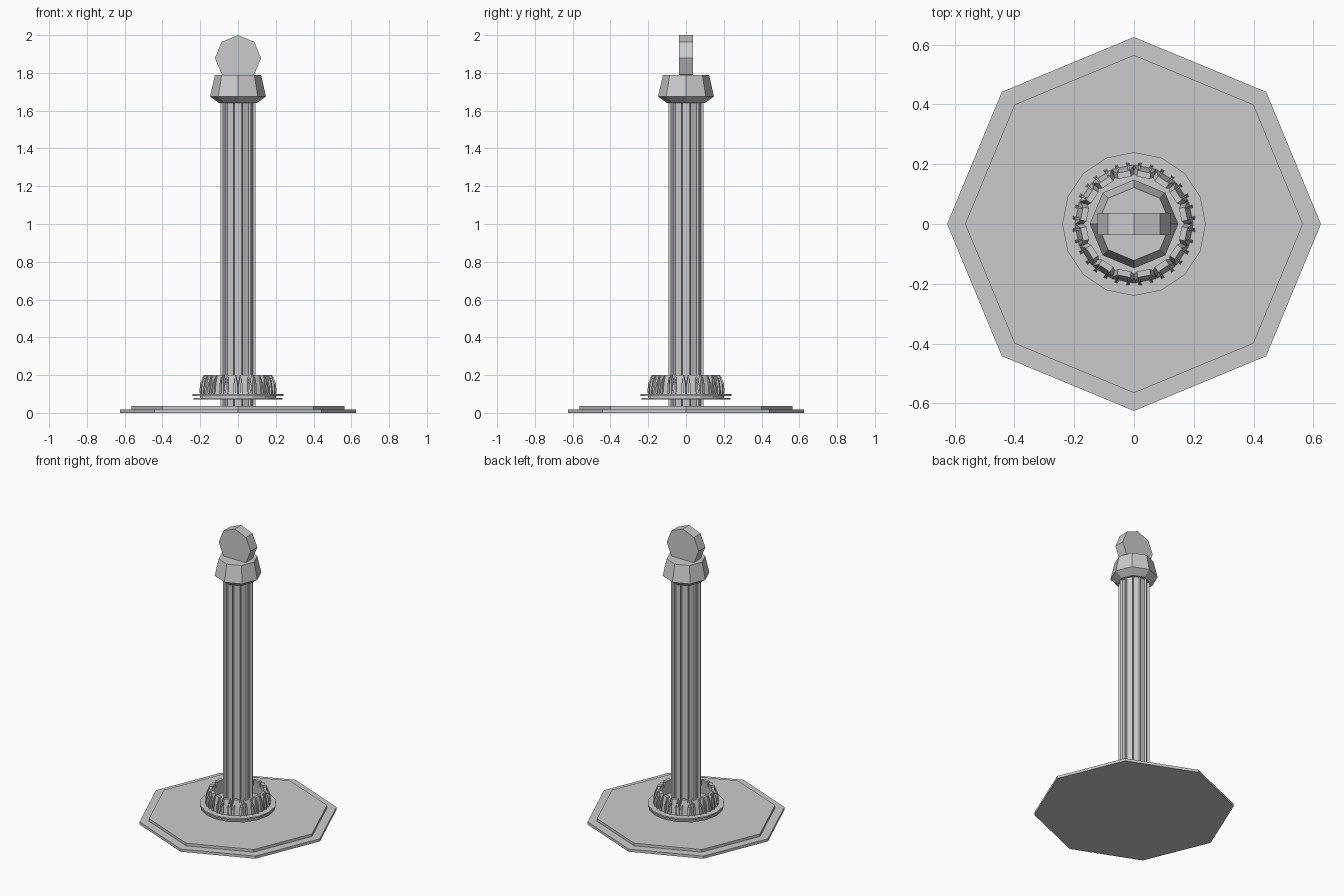
import bpy, bmesh
from math import pi, cos, sin
from mathutils import Matrix

cube = bpy.data.objects.get("Cube")
if cube:
    bpy.data.objects.remove(cube, do_unlink=True)

stone = bpy.data.materials.new("grey stone")
stone.use_nodes = True
grey = (0.6, 0.6, 0.6, 1)
stone.diffuse_color = grey
stone.node_tree.nodes["Principled BSDF"].inputs["Base Color"].default_value = grey


def finish(name, bm):
    bmesh.ops.recalc_face_normals(bm, faces=bm.faces)
    mesh = bpy.data.meshes.new(name)
    bm.to_mesh(mesh)
    bm.free()
    mesh.materials.append(stone)
    obj = bpy.data.objects.new(name, mesh)
    bpy.context.collection.objects.link(obj)
    return obj


def lathe(bm, profile, sides, turn=0.0):
    """Closed faceted solid from (radius, height) pairs."""
    rings = [[bm.verts.new((r * cos(turn + 2 * pi * i / sides),
                            r * sin(turn + 2 * pi * i / sides), z))
              for i in range(sides)] for r, z in profile]
    walls = []
    for low, high in zip(rings, rings[1:]):
        for i in range(sides):
            j = (i + 1) % sides
            walls.append(bm.faces.new((low[i], low[j], high[j], high[i])))
    bm.faces.new(rings[0][::-1])
    bm.faces.new(rings[-1])
    return walls


def turned(name, profile, sides, turn=0.0):
    bm = bmesh.new()
    lathe(bm, profile, sides, turn)
    return finish(name, bm)


def loft(bm, sections):
    """Solid through matching four-cornered sections."""
    rings = [[bm.verts.new(p) for p in s] for s in sections]
    for low, high in zip(rings, rings[1:]):
        for i in range(4):
            j = (i + 1) % 4
            bm.faces.new((low[i], low[j], high[j], high[i]))
    bm.faces.new(rings[0][::-1])
    bm.faces.new(rings[-1])


def spun(name, sections, count, turn):
    """Repeat one lofted piece around the column."""
    bm = bmesh.new()
    for i in range(count):
        start = len(bm.verts)
        loft(bm, sections)
        bm.verts.ensure_lookup_table()
        bmesh.ops.rotate(bm, verts=bm.verts[start:],
                         matrix=Matrix.Rotation(turn + 2 * pi * i / count, 3, "Z"))
    return finish(name, bm)


def slab(r0, r1, half, z):
    return [(r0, -half, z), (r1, -half, z), (r1, half, z), (r0, half, z)]


# Two-step octagonal base
turned("base_step", [(0.625, 0), (0.625, 0.018)], 8)
turned("base_plate", [(0.565, 0.018), (0.565, 0.036)], 8)

# Column with a sunken flute in every side
bm = bmesh.new()
sides = lathe(bm, [(0.096, 0.036), (0.096, 1.65)], 12, pi / 12)
bmesh.ops.inset_individual(bm, faces=sides, thickness=0.009, use_even_offset=True)
bm.normal_update()
flutes = bmesh.ops.inset_individual(bm, faces=sides, thickness=0.001, depth=-0.014)
finish("fluted_column", bm)

# Collar: two thin flanges joined by a narrower core
turned("collar_flange", [(0.235, 0.072), (0.235, 0.08), (0.2, 0.08), (0.2, 0.09),
                         (0.24, 0.09), (0.24, 0.1)], 16)

# Crown of leaning staves, with thin pegs standing on their outsides
spun("crown_staves", [slab(0.17, 0.194, 0.037, 0.1),
                      slab(0.165, 0.188, 0.034, 0.15),
                      slab(0.158, 0.178, 0.022, 0.2)], 16, pi / 16)
spun("crown_pegs", [slab(0.18, 0.203, 0.003, 0.1),
                    slab(0.175, 0.199, 0.003, 0.16),
                    slab(0.17, 0.184, 0.003, 0.198)], 32, pi / 32)
spun("peg_heads", [slab(0.198, 0.205, 0.006, 0.105),
                   slab(0.194, 0.201, 0.006, 0.155)], 32, pi / 32)

# Flared octagonal capital
turned("capital", [(0.1, 1.64), (0.148, 1.675), (0.122, 1.79)], 8)

# Upright octagonal medallion
bm = bmesh.new()
lathe(bm, [(0.122, -0.036), (0.122, 0.036)], 8)
bmesh.ops.rotate(bm, verts=bm.verts, matrix=Matrix.Rotation(pi / 2, 3, "X"))
bmesh.ops.translate(bm, verts=bm.verts, vec=(0, 0, 1.878))
finish("medallion", bm)
